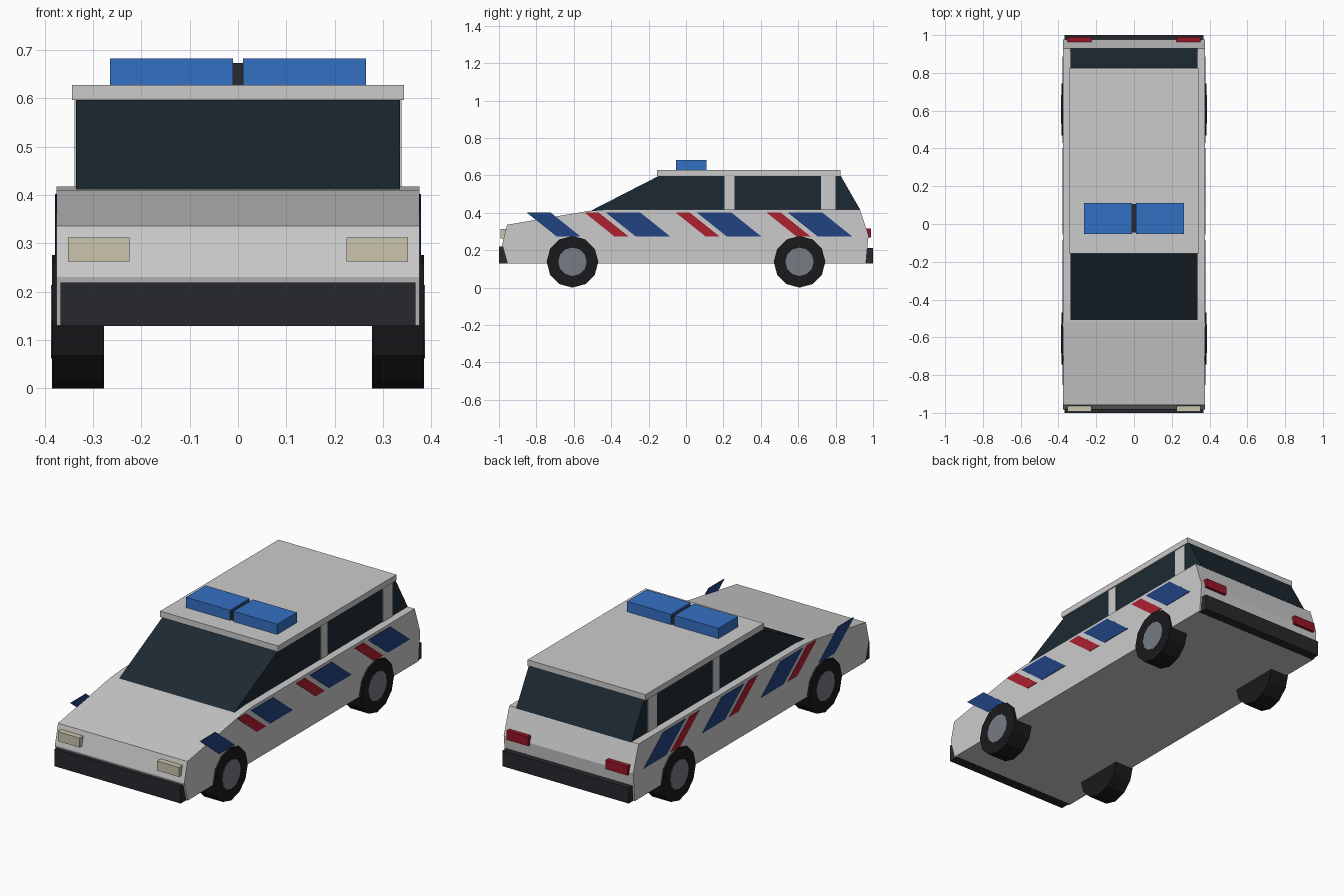
import bpy, bmesh, math
from mathutils import Matrix

if "Cube" in bpy.data.objects:
    bpy.data.objects.remove(bpy.data.objects["Cube"])


def colour(name, rgb):
    m = bpy.data.materials.new(name)
    m.diffuse_color = (*rgb, 1)
    m.use_nodes = True
    m.node_tree.nodes["Principled BSDF"].inputs["Base Color"].default_value = m.diffuse_color
    return m


GLASS = colour("dark_glass", (0.012, 0.022, 0.032))
BLACK = colour("black_plastic", (0.02, 0.022, 0.026))
RUBBER = colour("rubber", (0.01, 0.01, 0.012))
RIM = colour("rim_grey", (0.18, 0.2, 0.23))
BEACON = colour("beacon_blue", (0.035, 0.16, 0.55))
BLUE = colour("stripe_blue", (0.015, 0.055, 0.22))
RED = colour("stripe_red", (0.42, 0.014, 0.03))
TAIL = colour("tail_red", (0.3, 0.008, 0.02))
LAMP = colour("lamp_cream", (0.6, 0.56, 0.42))


def finish(name, bm, mat=None):
    bmesh.ops.recalc_face_normals(bm, faces=bm.faces)
    me = bpy.data.meshes.new(name)
    bm.to_mesh(me)
    bm.free()
    ob = bpy.data.objects.new(name, me)
    bpy.context.collection.objects.link(ob)
    if mat:
        me.materials.append(mat)
    return ob


def extrude_side(name, profile, x0, x1, mat=None):
    """Side profile of (y, z) points extruded from x0 to x1."""
    bm = bmesh.new()
    face = bm.faces.new([bm.verts.new((x0, y, z)) for y, z in profile])
    ext = bmesh.ops.extrude_face_region(bm, geom=[face])
    moved = [v for v in ext["geom"] if isinstance(v, bmesh.types.BMVert)]
    bmesh.ops.translate(bm, verts=moved, vec=(x1 - x0, 0, 0))
    return finish(name, bm, mat)


def box(name, x, y, z, mat=None):
    return extrude_side(name, [(y[0], z[0]), (y[1], z[0]), (y[1], z[1]), (y[0], z[1])], *x, mat)


def disc(name, x0, x1, y, z, r, mat):
    bm = bmesh.new()
    bmesh.ops.create_cone(bm, cap_ends=True, segments=12, radius1=r, radius2=r, depth=abs(x1 - x0),
                          matrix=Matrix.Translation(((x0 + x1) / 2, y, z)) @ Matrix.Rotation(math.pi / 2, 4, 'Y'))
    return finish(name, bm, mat)


# Lower body, cabin glass and roof
extrude_side("body", [(-0.955, 0.13), (-0.983, 0.23), (-0.957, 0.336), (-0.52, 0.41),
                      (-0.42, 0.418), (0.93, 0.418), (0.976, 0.28), (0.962, 0.13)], -0.376, 0.376)
extrude_side("cabin_glass", [(-0.52, 0.405), (-0.14, 0.6), (0.826, 0.6), (0.932, 0.415)],
             -0.335, 0.335, GLASS)
box("roof", (-0.343, 0.343), (-0.156, 0.826), (0.597, 0.628))

# Bumpers
box("front_bumper", (-0.367, 0.367), (-1.0, -0.945), (0.129, 0.219), BLACK)
box("rear_bumper", (-0.367, 0.367), (0.95, 1.0), (0.129, 0.211), BLACK)

# Roof light bar
box("light_bar_centre", (-0.01, 0.01), (-0.045, 0.105), (0.628, 0.673), BLACK)

for side, s in (("right", 1), ("left", -1)):
    box(side + "_beacon", (s * 0.01, s * 0.265), (-0.053, 0.11), (0.628, 0.682), BEACON)

    # Window pillars
    box(side + "_middle_pillar", (s * 0.32, s * 0.338), (0.205, 0.26), (0.415, 0.6))
    box(side + "_rear_pillar", (s * 0.32, s * 0.338), (0.722, 0.798), (0.415, 0.6))

    # Headlights and tail lights
    box(side + "_headlight", (s * 0.225, s * 0.352), (-0.993, -0.95), (0.262, 0.312), LAMP)
    box(side + "_tail_light", (s * 0.225, s * 0.352), (0.95, 0.989), (0.268, 0.315), TAIL)

    # Slanted livery stripes
    stripes = [(-0.853, 0.128, BLUE)]
    for y in (-0.543, -0.056, 0.43):
        stripes += [(y, 0.075, RED), (y + 0.113, 0.185, BLUE)]
    for i, (y, w, mat) in enumerate(stripes):
        extrude_side(f"{side}_stripe_{i}", [(y, 0.402), (y + w, 0.402), (y + w + 0.16, 0.274), (y + 0.16, 0.274)],
                     s * 0.374, s * 0.379, mat)

    # Wheels
    for end, y in (("front", -0.607), ("rear", 0.607)):
        disc(f"{side}_{end}_tyre", s * 0.277, s * 0.385, y, 0.138, 0.138, RUBBER)
        disc(f"{side}_{end}_rim", s * 0.37, s * 0.387, y, 0.138, 0.076, RIM)
